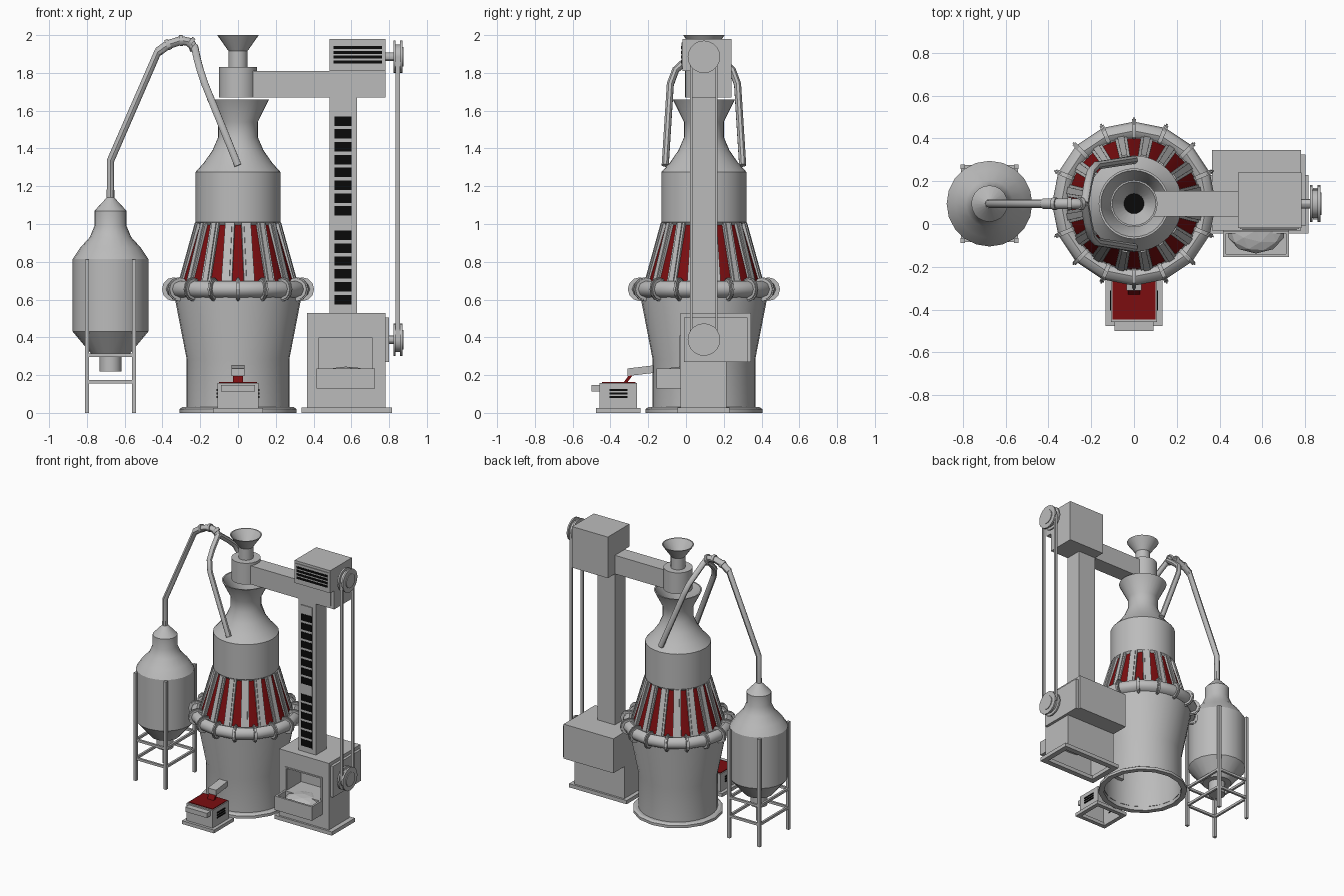
import bpy
import bmesh
from math import cos, sin, pi, tau
from mathutils import Vector, Matrix

if "Cube" in bpy.data.objects:
    bpy.data.objects.remove(bpy.data.objects["Cube"])


def make_material(name, colour):
    mat = bpy.data.materials.new(name)
    mat.use_nodes = True
    mat.diffuse_color = (*colour, 1)
    mat.node_tree.nodes["Principled BSDF"].inputs["Base Color"].default_value = (*colour, 1)
    return mat


STEEL = make_material("grey steel", (0.5, 0.5, 0.5))
RED = make_material("hot red", (0.2, 0.004, 0.005))
BLACK = make_material("black", (0.003, 0.003, 0.003))

CY = 0.095            # depth of the furnace and silo axis
SILO_X = -0.675


def add_mesh(name, bm, mat, smooth=False):
    bmesh.ops.recalc_face_normals(bm, faces=bm.faces)
    mesh = bpy.data.meshes.new(name)
    bm.to_mesh(mesh)
    bm.free()
    mesh.materials.append(mat)
    obj = bpy.data.objects.new(name, mesh)
    bpy.context.collection.objects.link(obj)
    if smooth:
        activate(obj)
        bpy.ops.object.shade_smooth_by_angle(angle=pi / 6)
    return obj


def activate(obj):
    bpy.ops.object.select_all(action="DESELECT")
    obj.select_set(True)
    bpy.context.view_layer.objects.active = obj


def box(name, x, y, z, mat=STEEL, open_side=None):
    """Box between pairs of limits; open_side removes the face with that normal."""
    bm = bmesh.new()
    bmesh.ops.create_cube(bm, size=1)
    for v in bm.verts:
        v.co = [lim[0] if c < 0 else lim[1] for c, lim in zip(v.co, (x, y, z))]
    bm.normal_update()
    if open_side:
        drop = [f for f in bm.faces if f.normal.dot(Vector(open_side)) > 0.9]
        bmesh.ops.delete(bm, geom=drop, context="FACES")
    return add_mesh(name, bm, mat)


def frame(name, x, y, z, border):
    """Flat rectangular frame lying level."""
    for side, lim in (("left", (x[1] - border, x[1])), ("right", (x[0], x[0] + border))):
        box(f"{name}_{side}", lim, y, z)
    inner = (x[0] + border, x[1] - border)
    for side, lim in (("front", (y[0], y[0] + border)), ("back", (y[1] - border, y[1]))):
        box(f"{name}_{side}", inner, lim, z)


def lathe(name, profile, x=0, y=CY, sides=24, mat=STEEL):
    """Turn a radius and height profile about a vertical axis."""
    bm = bmesh.new()
    verts = [bm.verts.new((r, 0, z)) for r, z in profile]
    edges = [bm.edges.new(pair) for pair in zip(verts, verts[1:])]
    bmesh.ops.spin(bm, geom=verts + edges, cent=(0, 0, 0), axis=(0, 0, 1),
                   angle=tau, steps=sides, use_duplicate=False)
    bmesh.ops.remove_doubles(bm, verts=bm.verts, dist=0.0005)
    bmesh.ops.translate(bm, verts=bm.verts, vec=(x, y, 0))
    return add_mesh(name, bm, mat, True)


def disc(name, centre, axis, radius, depth, sides=20):
    bm = bmesh.new()
    turn = Vector(axis).to_track_quat("Z", "Y").to_matrix().to_4x4()
    bmesh.ops.create_cone(bm, cap_ends=True, segments=sides, radius1=radius, radius2=radius,
                          depth=depth, matrix=Matrix.Translation(centre) @ turn)
    return add_mesh(name, bm, STEEL, True)


def pipe(name, points, radius, cyclic=False):
    data = bpy.data.curves.new(name, "CURVE")
    data.dimensions = "3D"
    data.bevel_depth = radius
    data.bevel_resolution = 2
    data.use_fill_caps = True
    spline = data.splines.new("POLY")
    spline.points.add(len(points) - 1)
    for p, co in zip(spline.points, points):
        p.co = (*co, 1)
    spline.use_cyclic_u = cyclic
    data.materials.append(STEEL)
    obj = bpy.data.objects.new(name, data)
    bpy.context.collection.objects.link(obj)
    activate(obj)
    bpy.ops.object.convert(target="MESH")
    bpy.ops.object.shade_smooth_by_angle(angle=pi / 4)


# Furnace shell, with a glowing band behind the ribs
shell = lathe("furnace_shell", [(0.272, 0), (0.272, 0.285), (0.335, 0.61), (0.335, 0.67),
              (0.306, 0.69), (0.213, 0.995), (0.225, 1.01), (0.225, 1.275), (0.18, 1.325),
              (0.135, 1.39), (0.105, 1.46), (0.105, 1.54), (0.165, 1.66), (0.155, 1.66),
              (0.095, 1.54), (0.095, 1.4)], sides=32)
shell.data.materials.append(RED)
for face in shell.data.polygons:
    face.material_index = int(0.7 < face.center.z < 0.99)
lathe("furnace_foot", [(0.272, 0), (0.31, 0), (0.31, 0.02), (0.295, 0.03), (0.272, 0.03)], sides=16)


# Ribs between the glowing panels
def rib(name, angle, low, high, lift):
    bm = bmesh.new()
    bmesh.ops.create_cube(bm, size=1)
    for v in bm.verts:
        top = v.co.z > 0
        radius = (0.215 if top else 0.307) + (lift if v.co.x > 0 else -0.015)
        v.co = (radius, v.co.y * (high if top else low), 1.008 if top else 0.68)
    bmesh.ops.transform(bm, matrix=Matrix.Translation((0, CY, 0)) @ Matrix.Rotation(angle, 4, "Z"),
                        verts=bm.verts)
    add_mesh(name, bm, STEEL)


for i in range(16):
    angle = (i + 0.5) * tau / 16
    rib("cone_rib", angle, 0.058, 0.05, 0.008)
    rib("rib_ridge", angle, 0.032, 0.026, 0.015)

# Ring main with a flange at every joint
ring = [(0.34 * cos(i * tau / 16), CY + 0.34 * sin(i * tau / 16), 0.655) for i in range(16)]
pipe("ring_main", ring, 0.043, True)
for i, point in enumerate(ring):
    a = i * tau / 16
    disc("ring_flange", point, (-sin(a), cos(a), 0), 0.056, 0.02, 12)
    disc("flange_lip", point, (-sin(a), cos(a), 0), 0.063, 0.008, 12)

# Feed drum and hopper on top
lathe("feed_drum", [(0, 1.67), (0.1, 1.67), (0.1, 1.83), (0, 1.83)])
lathe("feed_hopper", [(0.05, 1.83), (0.05, 1.915), (0.11, 2), (0.102, 2), (0.045, 1.917)])
lathe("hopper_throat", [(0, 1.92), (0.047, 1.92)], mat=BLACK)

# Dust silo with legs and braces
lathe("silo", [(0, 0.22), (0.058, 0.22), (0.058, 0.31), (0.1, 0.31), (0.2, 0.43), (0.2, 0.815),
      (0.16, 0.875), (0.11, 0.93), (0.085, 0.99), (0.085, 1.07), (0.02, 1.14)], x=SILO_X, sides=20)
for sx in (-1, 1):
    for sy in (-1, 1):
        lx, ly = SILO_X + sx * 0.125, CY + sy * 0.172
        box("silo_leg", (lx - 0.011, lx + 0.011), (ly - 0.011, ly + 0.011), (0, 0.812))
for z in (0.165, 0.305):
    for s in (-1, 1):
        ly, lx = CY + s * 0.172, SILO_X + s * 0.125
        box("cross_brace", (SILO_X - 0.12, SILO_X + 0.12), (ly - 0.008, ly + 0.008), (z - 0.009, z + 0.009))
        box("side_brace", (lx - 0.008, lx + 0.008), (CY - 0.17, CY + 0.17), (z - 0.009, z + 0.009))

# Gas pipe from the silo, forking down to both sides of the furnace
bend = [(-0.425, CY, 1.91), (-0.37, CY, 1.95), (-0.3, CY, 1.972), (-0.25, CY, 1.962), (-0.23, CY, 1.92)]
pipe("gas_pipe", [(SILO_X, CY, 1.1), (SILO_X, CY, 1.335)] + bend, 0.02)
pipe("gas_bend", bend, 0.024)
for before, point, after in zip(bend, bend[1:], bend[2:]):
    disc("bend_collar", point, Vector(after) - Vector(before), 0.029, 0.02, 12)
for s in (-1, 1):
    pipe("fork_pipe", [(-0.23, CY, 1.94), (-0.215, CY + s * 0.09, 1.87), (-0.2, CY + s * 0.15, 1.815),
                       (-0.175, CY + s * 0.178, 1.74), (0, CY + s * 0.205, 1.31)], 0.02)

# Elevator foot: open recess in the front and a projecting tray
frame("elevator_base", (0.335, 0.815), (-0.045, 0.23), (0, 0.028), 0.04)
foot = box("elevator_foot", (0.365, 0.78), (-0.03, 0.215), (0.02, 0.3), open_side=(0, 0, -1))
foot_top = box("elevator_boot", (0.365, 0.78), (-0.03, 0.345), (0.27, 0.53))
cutter = box("recess_cutter", (0.43, 0.71), (-0.1, 0.14), (0.235, 0.41))
for part in (foot_top, foot):
    cut = part.modifiers.new("recess", "BOOLEAN")
    cut.object = cutter
    cut.solver = "EXACT"
    activate(part)
    bpy.ops.object.modifier_apply(modifier=cut.name)
bpy.data.objects.remove(cutter)
frame("tray_wall", (0.415, 0.725), (-0.155, -0.03), (0.13, 0.235), 0.015)
box("tray_floor", (0.42, 0.72), (-0.15, -0.03), (0.132, 0.15))
box("recess_top_trim", (0.415, 0.725), (-0.035, -0.03), (0.4, 0.41))
for x in (0.42, 0.72):
    box("recess_side_trim", (x - 0.005, x + 0.005), (-0.035, -0.03), (0.235, 0.41))
bm = bmesh.new()
bmesh.ops.create_icosphere(bm, subdivisions=2, radius=1)
for v in bm.verts:
    v.co = (0.57 + v.co.x * 0.137, -0.03 + v.co.y * 0.108, 0.2 + v.co.z * 0.045)
add_mesh("ore_heap", bm, STEEL)

# Elevator column with a slotted front panel
box("elevator_column", (0.485, 0.63), (0.03, 0.155), (0.53, 1.7))
box("slot_panel", (0.51, 0.602), (0.024, 0.03), (0.565, 1.635))
for start, count in ((1.545, 8), (0.94, 6)):
    for i in range(count):
        z = start - i * 0.068
        box("column_slot", (0.512, 0.6), (0.021, 0.025), (z - 0.025, z + 0.025), BLACK)

# Elevator head, arm and motor housing
box("feed_arm", (0.08, 0.5), (0.035, 0.155), (1.67, 1.81))
box("elevator_head", (0.485, 0.782), (0.03, 0.24), (1.67, 1.82))
box("motor_housing", (0.485, 0.782), (-0.018, 0.24), (1.81, 1.98))
box("head_hatch", (0.65, 0.757), (0.024, 0.03), (1.69, 1.79))
box("vent_panel", (0.496, 0.77), (-0.023, -0.018), (1.83, 1.962))
for i in range(4):
    z = 1.857 + i * 0.026
    box("motor_vent", (0.505, 0.762), (-0.026, -0.022), (z - 0.008, z + 0.008), BLACK)

# Belt drive on the outer side
box("drive_plate", (0.78, 0.8), (-0.01, 0.325), (0.27, 0.505))
for z in (0.388, 1.885):
    disc("pulley_shaft", (0.8, CY, z), (1, 0, 0), 0.022, 0.09, 12)
    disc("pulley_drum", (0.847, CY, z), (1, 0, 0), 0.066, 0.036)
    for x in (0.828, 0.864):
        disc("pulley_rim", (x, CY, z), (1, 0, 0), 0.086, 0.012)
    disc("pulley_hub", (0.868, CY, z), (1, 0, 0), 0.052, 0.015)
for s in (-1, 1):
    y = CY + s * 0.067
    box("drive_belt", (0.835, 0.857), (y - 0.006, y + 0.006), (0.388, 1.885))

# Tapping spout and molten stream
spout = box("tap_spout", (-0.034, 0.034), (-0.31, -0.15), (0.195, 0.235))
spout.data.transform(Matrix.Shear("XZ", 4, (0, 0)))
for v in spout.data.vertices:
    v.co.z += 0.12 * (v.co.y + 0.31)
stream = box("molten_stream", (-0.027, 0.027), (-0.335, -0.315), (0.155, 0.21), RED)
for v in stream.data.vertices:
    if v.co.z > 0.2:
        v.co.y += 0.04

# Receiving pan with vents on both sides
frame("pan_base", (-0.133, 0.133), (-0.477, -0.24), (0, 0.025), 0.03)
box("pan_body", (-0.108, 0.108), (-0.457, -0.26), (0.02, 0.158), open_side=(0, 0, -1))
box("molten_surface", (-0.1, 0.1), (-0.445, -0.268), (0.157, 0.163), RED)
box("pan_handle", (-0.09, 0.09), (-0.5, -0.457), (0.113, 0.148))
for s in (-1, 1):
    x = sorted((s * 0.107, s * 0.113))
    for i in range(3):
        z = 0.08 + i * 0.018
        box("pan_vent", x, (-0.405, -0.31), (z, z + 0.01), BLACK)
